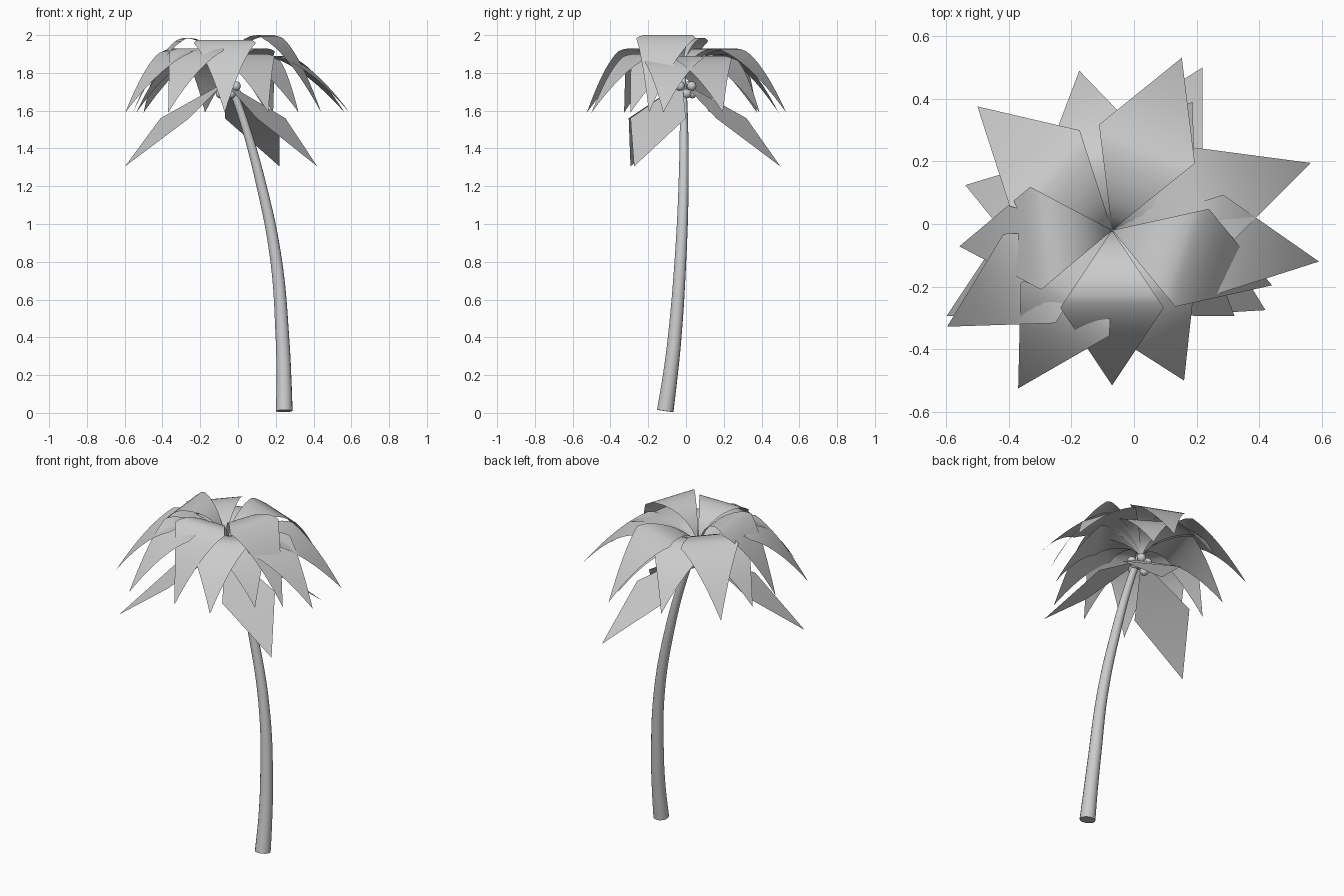
import bpy, bmesh
from math import sin, cos, pi, radians
from mathutils import Vector

if "Cube" in bpy.data.objects:
    bpy.data.objects.remove(bpy.data.objects["Cube"])

CROWN = Vector((-0.07, -0.02, 0))
ROOT_Z = 1.74
HALF_WIDTH = 0.165


def arch_profile(length, top):
    """Steep elliptical rise to the top, then a curved drop to the tip."""
    peak = 0.42 * length
    pts = []
    for i in range(9):
        a = i / 8 * pi / 2
        pts.append((peak * (1 - cos(a)), ROOT_Z + (top - ROOT_Z) * sin(a)))

    def drop(d):
        t = (d - peak) / (length - peak)
        return top - (top - 1.59) * t ** 1.6

    pts.append((0.46 * length, drop(0.46 * length)))
    for i in range(11):
        d = length * (0.5 + 0.05 * i)
        pts.append((d, drop(d)))
    return pts


def make_frond(name, angle, profile):
    """Kite-shaped sheet, widest at half its length, bent along a profile."""
    a = radians(angle)
    out, side = Vector((cos(a), sin(a), 0)), Vector((-sin(a), cos(a), 0))
    length = profile[-1][0]
    bm = bmesh.new()
    rows = []
    for d, z in profile:
        w = HALF_WIDTH * max(0, 1 - abs(2 * d / length - 1))
        c = CROWN + out * d + Vector((0, 0, z))
        if w < 1e-5:
            rows.append([bm.verts.new(c)])
        else:
            rows.append([bm.verts.new(c - side * w), bm.verts.new(c + side * w)])
    for r0, r1 in zip(rows, rows[1:]):
        bm.faces.new(r0 + r1[::-1])
    mesh = bpy.data.meshes.new(name)
    bm.to_mesh(mesh)
    bm.free()
    for p in mesh.polygons:
        p.use_smooth = True
    ob = bpy.data.objects.new(name, mesh)
    bpy.context.collection.objects.link(ob)


# Arched fronds: direction in degrees, reach, top height
arched = [
    (-19, 0.54, 2.0), (186, 0.49, 1.985), (-90, 0.495, 1.975),
    (68, 0.594, 1.93), (137.4, 0.584, 1.93), (239.3, 0.587, 1.93),
    (210.3, 0.61, 1.92), (18.7, 0.67, 1.89), (-8.6, 0.668, 1.89),
    (-64.4, 0.532, 1.90), (101.6, 0.52, 1.90), (162.9, 0.49, 1.88),
    (-35, 0.477, 1.88), (58, 0.483, 1.88),
]
for i, (ang, reach, top) in enumerate(arched):
    make_frond(f"arched_frond_{i + 1}", ang, arch_profile(reach, top))

# Three drooping lower fronds
for i, (ang, reach) in enumerate([(207.4, 0.595), (-27.5, 0.552), (60.9, 0.595)]):
    make_frond(f"drooping_frond_{i + 1}", ang,
               [(0, 1.75), (reach / 2, 1.56), (reach, 1.305)])

# Leaning, tapering trunk: x, y, z, radius
path = [
    (0.245, -0.11, 0.01, 0.044), (0.243, -0.083, 0.2, 0.039),
    (0.235, -0.06, 0.4, 0.036), (0.203, -0.03, 0.8, 0.031),
    (0.125, -0.013, 1.2, 0.027), (0.012, -0.012, 1.6, 0.021),
    (-0.055, -0.018, 1.77, 0.018),
]
curve = bpy.data.curves.new("trunk", 'CURVE')
curve.dimensions = '3D'
curve.bevel_depth = 1.0
curve.bevel_resolution = 6
curve.resolution_u = 6
curve.use_fill_caps = True
spline = curve.splines.new('BEZIER')
spline.bezier_points.add(len(path) - 1)
for bp, (x, y, z, r) in zip(spline.bezier_points, path):
    bp.co = (x, y, z)
    bp.radius = r
    bp.handle_left_type = bp.handle_right_type = 'AUTO'
trunk = bpy.data.objects.new("trunk", curve)
bpy.context.collection.objects.link(trunk)
bpy.context.view_layer.objects.active = trunk
trunk.select_set(True)
bpy.ops.object.convert(target='MESH')
bpy.ops.object.shade_smooth_by_angle()

# Cluster of nuts under the crown
for i in range(8):
    a = i * 2 * pi / 8 + 0.3
    z = 1.69 + 0.04 * (i % 2)
    bpy.ops.mesh.primitive_uv_sphere_add(
        segments=16, ring_count=10, radius=0.025,
        location=(-0.05 + 0.045 * cos(a), -0.01 + 0.045 * sin(a), z))
    bpy.context.object.name = f"nut_{i + 1}"
    bpy.ops.object.shade_smooth()
